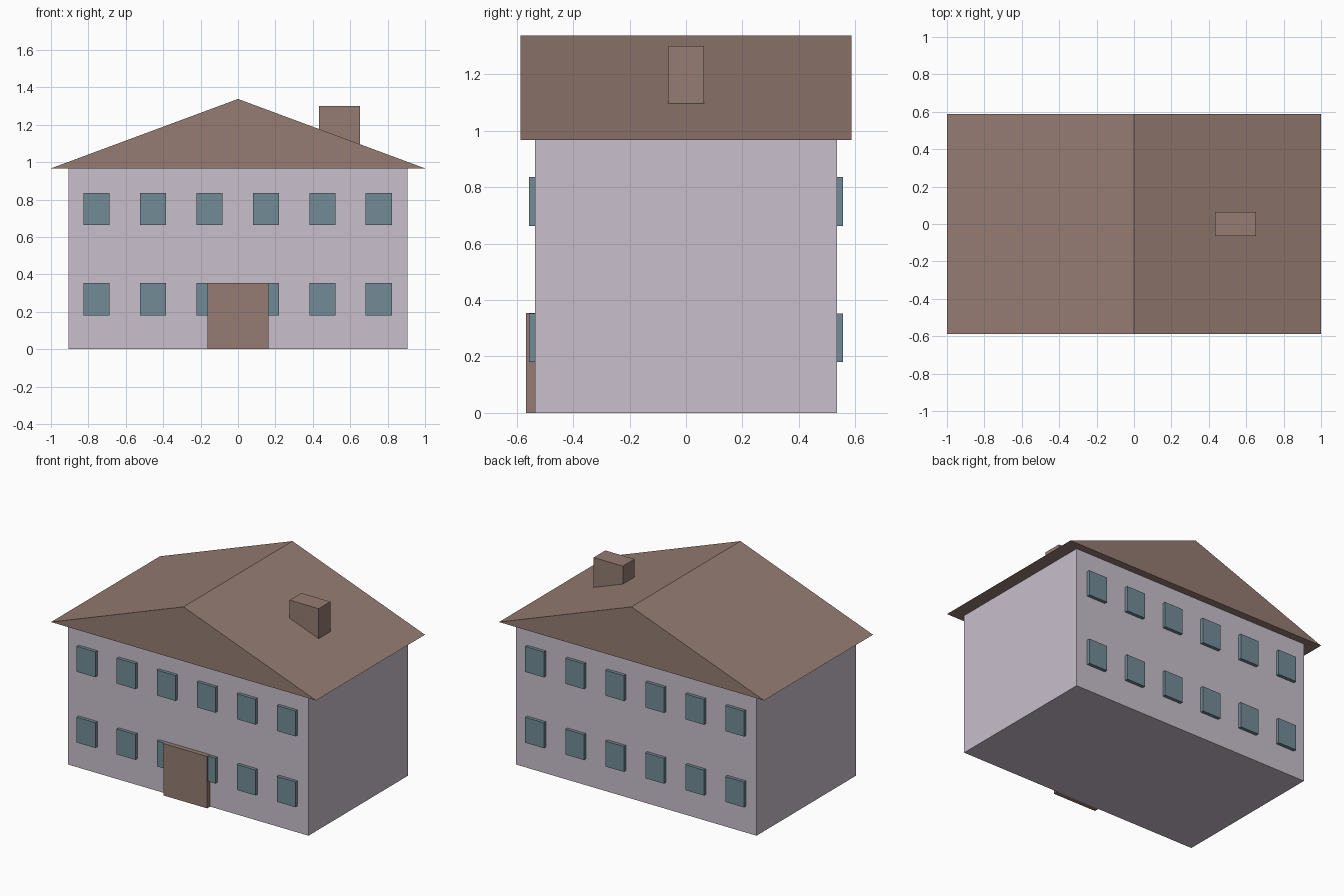
import bpy

cube = bpy.data.objects.get("Cube")
if cube:
    bpy.data.objects.remove(cube, do_unlink=True)


def material(name, rgb):
    mat = bpy.data.materials.new(name)
    mat.use_nodes = True
    mat.diffuse_color = (*rgb, 1)
    mat.node_tree.nodes["Principled BSDF"].inputs["Base Color"].default_value = (*rgb, 1)
    return mat


LILAC = material("pale_lilac", (0.58, 0.52, 0.60))
BROWN = material("dusty_brown", (0.30, 0.20, 0.17))
TEAL = material("grey_teal", (0.17, 0.26, 0.31))


def prism(name, profile, y0, y1, mat):
    """Extrude an x-z profile (counterclockwise from the front) from y0 back to y1."""
    n = len(profile)
    verts = [(x, y, z) for y in (y0, y1) for x, z in profile]
    faces = [tuple(range(n)), tuple(reversed(range(n, 2 * n)))]
    faces += [(i, i + n, (i + 1) % n + n, (i + 1) % n) for i in range(n)]
    mesh = bpy.data.meshes.new(name)
    mesh.from_pydata(verts, [], faces)
    mesh.materials.append(mat)
    obj = bpy.data.objects.new(name, mesh)
    bpy.context.collection.objects.link(obj)
    return obj


def box(name, x0, x1, y0, y1, z0, z1, mat):
    return prism(name, [(x0, z0), (x1, z0), (x1, z1), (x0, z1)], y0, y1, mat)


WALL_X, WALL_Y, EAVES, RIDGE = 0.907, 0.535, 0.967, 1.338

# Main body and overhanging gable roof
box("walls", -WALL_X, WALL_X, -WALL_Y, WALL_Y, 0, EAVES, LILAC)
prism("roof", [(-1, EAVES), (1, EAVES), (0, RIDGE)], -0.587, 0.587, BROWN)

# Chimney, its foot following the roof slope just below the surface
slope = RIDGE - EAVES
c0, c1 = 0.433, 0.653
prism("chimney", [(c0, RIDGE - slope * c0 - 0.02), (c1, RIDGE - slope * c1 - 0.02),
                  (c1, 1.30), (c0, 1.30)], -0.063, 0.063, BROWN)

# Front door
box("front_door", -0.164, 0.164, -0.567, -WALL_Y, 0, 0.354, BROWN)

# Two rows of six windows on the front and the back
for side, y0, y1 in (("front", -0.557, -WALL_Y), ("back", WALL_Y, 0.557)):
    for floor, z in (("lower", 0.18), ("upper", 0.663)):
        for i in range(6):
            x = -0.757 + 0.302 * i
            box(f"{side}_{floor}_window_{i + 1}", x - 0.07, x + 0.07,
                y0, y1, z, z + 0.173, TEAL)
